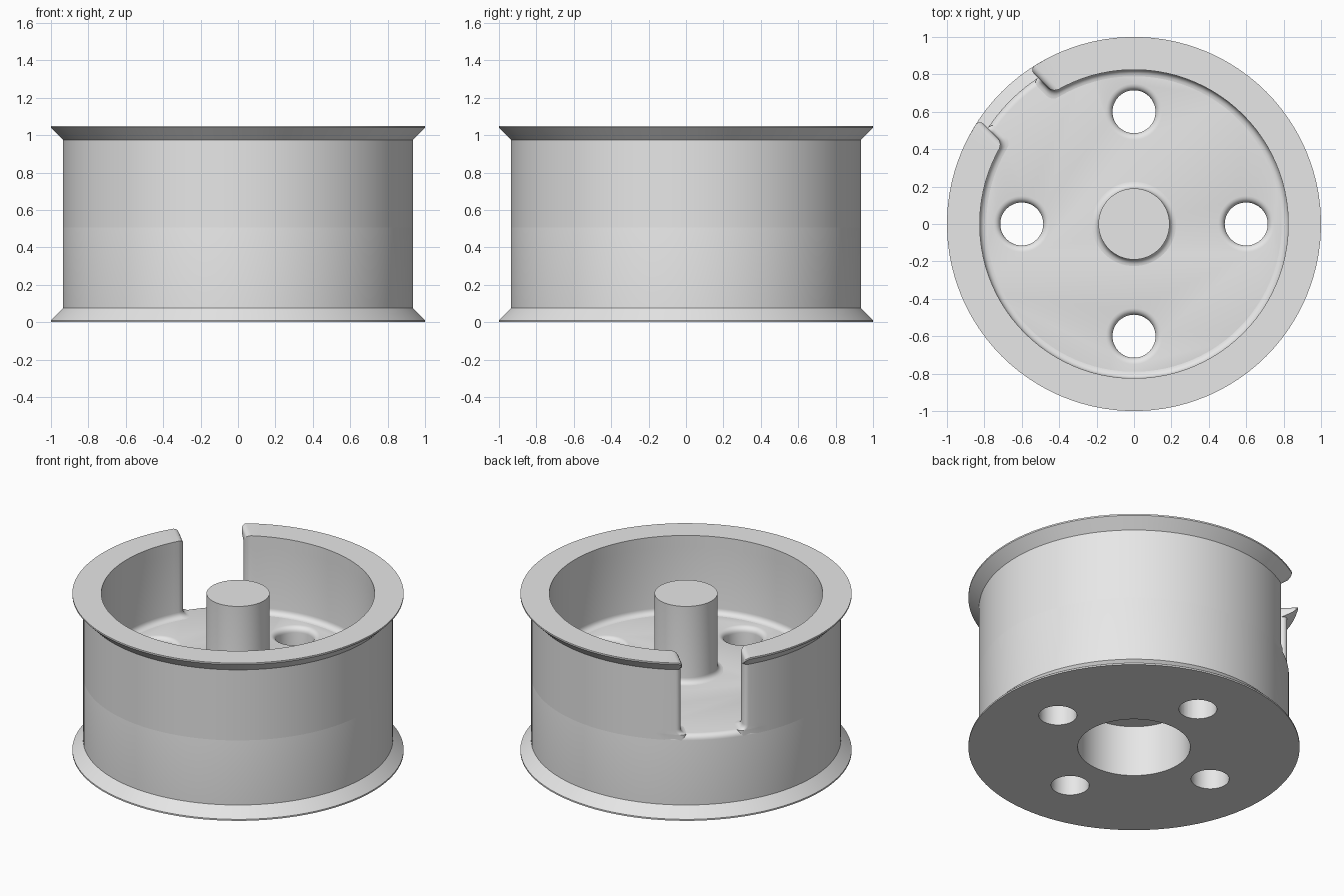
import bpy
import bmesh
from math import sin, cos, pi, radians, sqrt

cube = bpy.data.objects.get("Cube")
if cube:
    bpy.data.objects.remove(cube, do_unlink=True)

# Main dimensions
SEGMENTS = 100
SLOT_ANGLE = radians(135)
SLOT_HALF = 0.19
FILLET = 0.035
FLOOR, TOP = 0.54, 1.05
WALL_IN, WALL_OUT, FLANGE = 0.825, 0.935, 1.0
STEPS = 5
QUARTER = [i / STEPS * pi / 2 for i in range(STEPS + 1)]

grey = bpy.data.materials.new("light_grey")
grey.use_nodes = True
grey.diffuse_color = (0.8, 0.8, 0.8, 1)
grey.node_tree.nodes["Principled BSDF"].inputs["Base Color"].default_value = (0.8, 0.8, 0.8, 1)


def finish(bm, name):
    bmesh.ops.recalc_face_normals(bm, faces=bm.faces)
    mesh = bpy.data.meshes.new(name)
    bm.to_mesh(mesh)
    bm.free()
    mesh.materials.append(grey)
    obj = bpy.data.objects.new(name, mesh)
    bpy.context.collection.objects.link(obj)
    return obj


def activate(obj):
    bpy.ops.object.select_all(action="DESELECT")
    obj.select_set(True)
    bpy.context.view_layer.objects.active = obj


def smooth(obj):
    activate(obj)
    bpy.ops.object.shade_smooth_by_angle(angle=radians(30))


def bridge(bm, a, b, closed=True):
    count = len(a)
    for i in range(count if closed else count - 1):
        j = (i + 1) % count
        bm.faces.new((a[i], a[j], b[j], b[i]))


def lathe(name, profile, segments=SEGMENTS, centre=(0, 0)):
    """Spin (radius, height) points round z and cap both ends."""
    bm = bmesh.new()
    rings = []
    for r, z in profile:
        angles = [SLOT_ANGLE + 2 * pi * i / segments for i in range(segments)]
        rings.append([bm.verts.new((centre[0] + r * cos(a), centre[1] + r * sin(a), z))
                      for a in angles])
    for a, b in zip(rings, rings[1:]):
        bridge(bm, a, b)
    bm.faces.new(rings[0])
    bm.faces.new(rings[-1])
    return finish(bm, name)


# Base: lower flange, drum and floor, with a round bore underneath
edge = [(WALL_OUT - FILLET + FILLET * sin(a), FLOOR - FILLET + FILLET * cos(a)) for a in QUARTER]
base = lathe("drum_base", edge + [(WALL_OUT, 0.075), (FLANGE, 0.01), (FLANGE, 0),
                                  (0.34, 0), (0.34, 0.34)])

# Four through holes with rounded upper rims
HOLE = 0.115
rim = [(HOLE + FILLET * (1 - cos(a)), FLOOR - FILLET + FILLET * sin(a)) for a in QUARTER]
for k in range(4):
    spot = (0.6 * cos(k * pi / 2), 0.6 * sin(k * pi / 2))
    cutter = lathe("hole_cutter", [(HOLE, -0.1)] + rim + [(HOLE + FILLET, FLOOR + 0.1)], 48, spot)
    cutter.hide_render = True
    cut = base.modifiers.new("hole", "BOOLEAN")
    cut.operation = "DIFFERENCE"
    cut.solver = "EXACT"
    cut.object = cutter
    activate(base)
    bpy.ops.object.modifier_apply(modifier=cut.name)
    bpy.data.objects.remove(cutter, do_unlink=True)
smooth(base)

# Centre post with a filleted foot
POST = 0.19
foot = [(POST + FILLET * (1 - cos(a)), FLOOR + FILLET * (1 - sin(a))) for a in QUARTER]
smooth(lathe("centre_post", [(POST, TOP)] + foot + [(POST, FLOOR - 0.02)], 64))


# Wall: a C-shaped sweep with the upper flange, open at the slot
def flare(z):
    h = min(max(z - FLOOR, 0), FILLET)
    return FILLET - sqrt(FILLET ** 2 - (FILLET - h) ** 2)


heights = [FLOOR - FILLET] + [FLOOR + FILLET * (1 - cos(a)) for a in QUARTER]
LEVELS = [(z, WALL_OUT) for z in heights] + [(0.975, WALL_OUT), (TOP - 0.01, FLANGE), (TOP, FLANGE)]


def section(bm, place, inset):
    inner, outer = [], []
    for z, r_out in LEVELS:
        f = flare(z)
        lift = z - inset if z > 1 else z
        for r, row in ((WALL_IN - f + inset, inner), (r_out - inset, outer)):
            radial, side = place(r, f)
            c, s = cos(SLOT_ANGLE), sin(SLOT_ANGLE)
            row.append(bm.verts.new((radial * c - side * s, radial * s + side * c, lift)))
    return inner, outer


def slot_end(sign, t):
    def place(r, f):
        side = t - f
        return sqrt(r * r - side * side), sign * side
    return place


def on_angle(a):
    return lambda r, f: (r * cos(a), r * sin(a))


bm = bmesh.new()
ends = [(SLOT_HALF + FILLET * (1 - sin(a)), FILLET * (1 - cos(a))) for a in QUARTER]
sections = [section(bm, slot_end(1, t), d) for t, d in reversed(ends)]
sections += [section(bm, on_angle(2 * pi * i / SEGMENTS), 0) for i in range(5, SEGMENTS - 4)]
sections += [section(bm, slot_end(-1, t), d) for t, d in ends]
for (in_a, out_a), (in_b, out_b) in zip(sections, sections[1:]):
    bridge(bm, in_a + out_a[::-1], in_b + out_b[::-1])
for inner, outer in (sections[0], sections[-1]):
    bridge(bm, inner, outer, closed=False)
smooth(finish(bm, "slotted_wall"))
